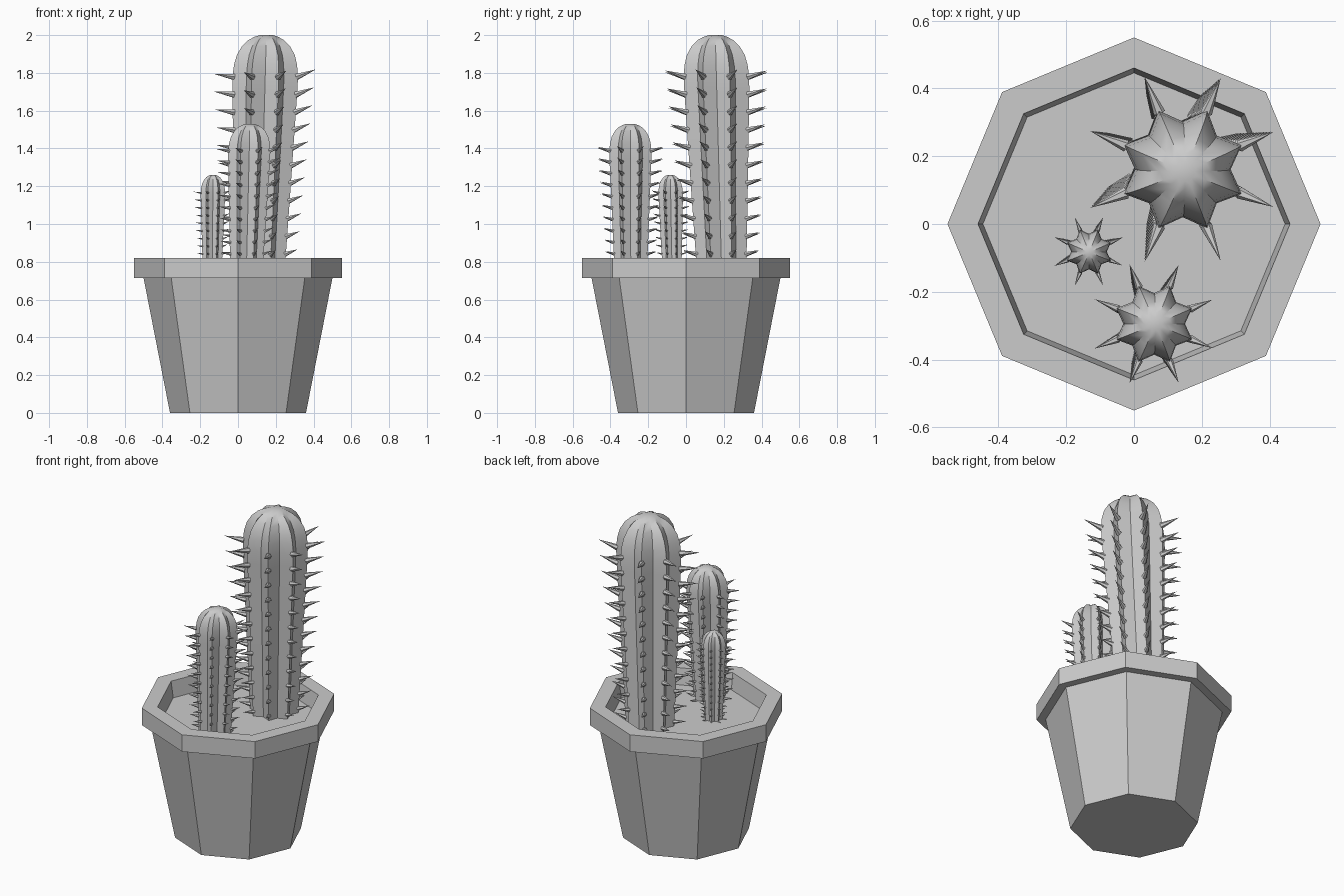
import bpy, bmesh, math
from mathutils import Vector

if "Cube" in bpy.data.objects:
    bpy.data.objects.remove(bpy.data.objects["Cube"])


def make_object(name, bm, smooth=None):
    bmesh.ops.recalc_face_normals(bm, faces=bm.faces)
    mesh = bpy.data.meshes.new(name)
    bm.to_mesh(mesh)
    bm.free()
    obj = bpy.data.objects.new(name, mesh)
    bpy.context.collection.objects.link(obj)
    if smooth:
        bpy.ops.object.select_all(action='DESELECT')
        obj.select_set(True)
        bpy.context.view_layer.objects.active = obj
        bpy.ops.object.shade_smooth_by_angle(angle=math.radians(smooth))
    return obj


def skin(bm, rings, cap_start=True, cap_end=True):
    """Bridge rings of points with quads and optionally cap the ends."""
    loops = [[bm.verts.new(p) for p in ring] for ring in rings]
    n = len(loops[0])
    for a, b in zip(loops, loops[1:]):
        for i in range(n):
            j = (i + 1) % n
            bm.faces.new((a[i], a[j], b[j], b[i]))
    if cap_start:
        bm.faces.new(loops[0][::-1])
    if cap_end:
        bm.faces.new(loops[-1])


def octagon(r, z):
    return [(r * math.cos(k * math.pi / 4), r * math.sin(k * math.pi / 4), z) for k in range(8)]


# Pot: tapered octagonal body, overhanging rim, recessed inside
bm = bmesh.new()
profile = [(0.36, 0), (0.50, 0.715), (0.55, 0.715), (0.55, 0.82), (0.46, 0.82), (0.444, 0.71)]
skin(bm, [octagon(r, z) for r, z in profile])
make_object("pot", bm)

# Soil disc
bm = bmesh.new()
skin(bm, [octagon(0.444, 0.71), octagon(0.446, 0.72)])
make_object("soil", bm)

RIBS = 8
# Fraction of stem height, fraction of greatest rib radius
STEM = [(0, 0.74), (0.3, 0.84), (0.55, 0.92), (0.77, 0.99), (0.83, 1.0), (0.88, 0.96),
        (0.92, 0.88), (0.955, 0.73), (0.98, 0.54), (0.993, 0.36), (1.0, 0.2)]


def stem_radius(t):
    for (t0, r0), (t1, r1) in zip(STEM, STEM[1:]):
        if t <= t1:
            return r0 + (r1 - r0) * (t - t0) / (t1 - t0)
    return STEM[-1][1]


def cactus(name, base, top, radius, rows):
    base, top = Vector(base), Vector(top)

    # Ribbed stem: star-shaped section swept along the leaning axis
    bm = bmesh.new()
    rings = []
    for t, f in STEM:
        c = base.lerp(top, t)
        ring = []
        for k in range(2 * RIBS):
            a = math.pi / RIBS * (k + 1)
            r = radius * f * (1.0 if k % 2 == 0 else 0.75)
            # First point sits on a rib at 22.5 degrees
            ring.append(c + Vector((r * math.cos(a), r * math.sin(a), 0)))
        rings.append(ring)
    skin(bm, rings)
    make_object(name + "_stem", bm, 35)

    # Spines: rows of small cones on every rib
    bm = bmesh.new()
    for k in range(RIBS):
        a = math.pi / RIBS * (2 * k + 1)
        for i in range(rows):
            t = 0.035 + 0.795 * i / (rows - 1)
            f = stem_radius(t)
            out = Vector((math.cos(a), math.sin(a), 0.25 + 0.12 * math.cos(a))).normalized()
            p = base.lerp(top, t) + Vector((math.cos(a), math.sin(a), 0)) * radius * f * 0.96
            side = Vector((-math.sin(a), math.cos(a), 0))
            up = out.cross(side)
            w = radius * 0.095 * f
            tip = bm.verts.new(p + out * radius * 0.62 * f ** 1.5)
            ring = [bm.verts.new(p + side * w * math.cos(q * math.tau / 6)
                                 + up * w * math.sin(q * math.tau / 6)) for q in range(6)]
            for q in range(6):
                bm.faces.new((ring[q], ring[(q + 1) % 6], tip))
            bm.faces.new(ring[::-1])
    make_object(name + "_spines", bm)


cactus("tall_cactus", (0.115, 0.19, 0.70), (0.15, 0.155, 2.0), 0.188, 12)
cactus("medium_cactus", (0.043, -0.292, 0.69), (0.063, -0.295, 1.53), 0.121, 12)
cactus("small_cactus", (-0.137, -0.073, 0.70), (-0.132, -0.083, 1.26), 0.070, 12)
